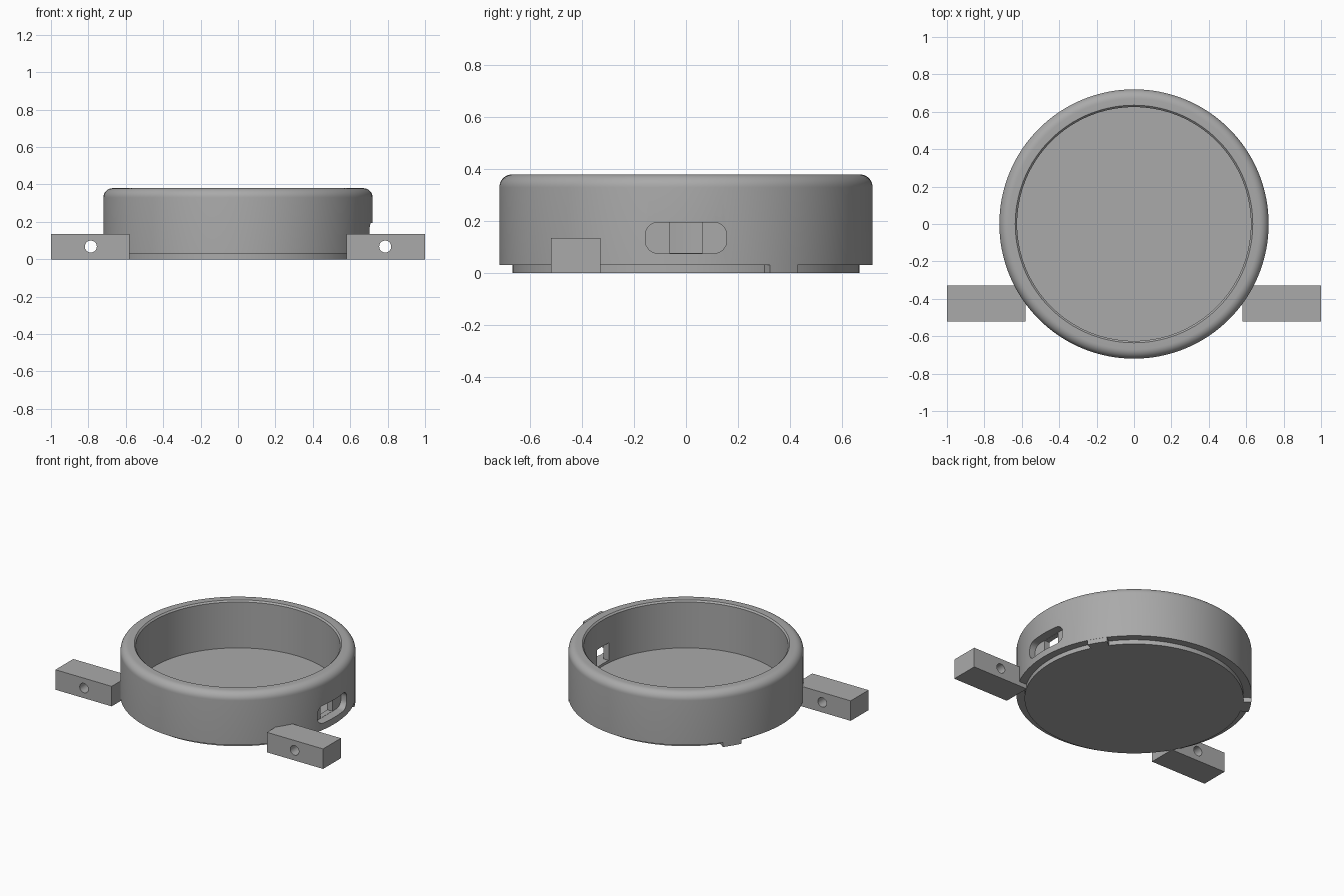
import bpy, bmesh, math
from mathutils import Matrix, Vector

cube = bpy.data.objects.get("Cube")
if cube:
    bpy.data.objects.remove(cube, do_unlink=True)

grey = bpy.data.materials.new("mid grey")
grey.use_nodes = True
color = (0.4, 0.4, 0.4, 1)
grey.diffuse_color = color
grey.node_tree.nodes["Principled BSDF"].inputs["Base Color"].default_value = color


def make(name, bm):
    bmesh.ops.recalc_face_normals(bm, faces=bm.faces)
    mesh = bpy.data.meshes.new(name)
    bm.to_mesh(mesh)
    bm.free()
    mesh.materials.append(grey)
    obj = bpy.data.objects.new(name, mesh)
    bpy.context.collection.objects.link(obj)
    return obj


def prism(name, points, offset):
    """Extrude a flat outline along an offset."""
    bm = bmesh.new()
    face = bm.faces.new([bm.verts.new(p) for p in points])
    new = bmesh.ops.extrude_face_region(bm, geom=[face])["geom"]
    verts = [v for v in new if isinstance(v, bmesh.types.BMVert)]
    bmesh.ops.translate(bm, verts=verts, vec=offset)
    return make(name, bm)


def box(name, low, high):
    (x0, y0, z0), (x1, y1, z1) = low, high
    outline = [(x0, y0, z0), (x1, y0, z0), (x1, y1, z0), (x0, y1, z0)]
    return prism(name, outline, (0, 0, z1 - z0))


def cut(target, cutter):
    mod = target.modifiers.new("cut", 'BOOLEAN')
    mod.operation = 'DIFFERENCE'
    mod.solver = 'EXACT'
    mod.object = cutter
    bpy.ops.object.select_all(action='DESELECT')
    target.select_set(True)
    bpy.context.view_layer.objects.active = target
    bpy.ops.object.modifier_apply(modifier=mod.name)
    bpy.data.objects.remove(cutter, do_unlink=True)


def smooth(obj):
    bpy.ops.object.select_all(action='DESELECT')
    obj.select_set(True)
    bpy.context.view_layer.objects.active = obj
    bpy.ops.object.shade_smooth_by_angle(angle=math.radians(30))


# Round open case, turned from one profile with a rounded top rim
fillet = [(0.67 + 0.05 * math.cos(a), 0.33 + 0.05 * math.sin(a))
          for a in (math.pi / 2 * i / 8 for i in range(9))]
profile = [(0, 0), (0.67, 0), (0.67, 0.03), (0.72, 0.03)] + fillet
profile += [(0.635, 0.38), (0.625, 0.37), (0.625, 0.06), (0, 0.06)]
bm = bmesh.new()
verts = [bm.verts.new((r, 0, z)) for r, z in profile]
edges = [bm.edges.new(pair) for pair in zip(verts, verts[1:])]
bmesh.ops.spin(bm, geom=verts + edges, cent=(0, 0, 0), axis=(0, 0, 1),
               angle=2 * math.pi, steps=128, use_duplicate=False)
bmesh.ops.remove_doubles(bm, verts=bm.verts, dist=0.0005)
case = make("case", bm)

# Rounded socket recess with a narrower opening through the wall
corner = 0.05
recess = []
for quarter, (sy, sz) in enumerate([(1, 1), (-1, 1), (-1, -1), (1, -1)]):
    for i in range(9):
        a = math.pi / 2 * (quarter + i / 8)
        recess.append((0.66, sy * (0.157 - corner) + corner * math.cos(a),
                       0.135 + sz * (0.06 - corner) + corner * math.sin(a)))
cut(case, prism("socket_recess_cutter", recess, (0.2, 0, 0)))
cut(case, box("socket_hole_cutter", (0.5, -0.064, 0.076), (0.7, 0.064, 0.194)))
smooth(case)

for side, label in ((1, "left"), (-1, "right")):
    # Mounting lug with a cross hole
    xs = sorted((side * 0.58, side))
    lug = box(label + "_lug", (xs[0], -0.52, 0), (xs[1], -0.33, 0.135))
    hole = [(side * 0.787 + 0.032 * math.cos(math.tau * i / 32), -0.6,
             0.068 + 0.032 * math.sin(math.tau * i / 32)) for i in range(32)]
    cut(lug, prism("lug_hole_cutter", hole, (0, 0.4, 0)))
    smooth(lug)

    # Small locating tab below the rim
    arc = [math.radians(26.8 + 9.9 * i / 6) for i in range(7)]
    outline = [(side * 0.719 * math.cos(a), 0.719 * math.sin(a), 0) for a in arc]
    outline += [(side * 0.66 * math.cos(a), 0.66 * math.sin(a), 0) for a in reversed(arc)]
    smooth(prism(label + "_tab", outline, (0, 0, 0.04)))
